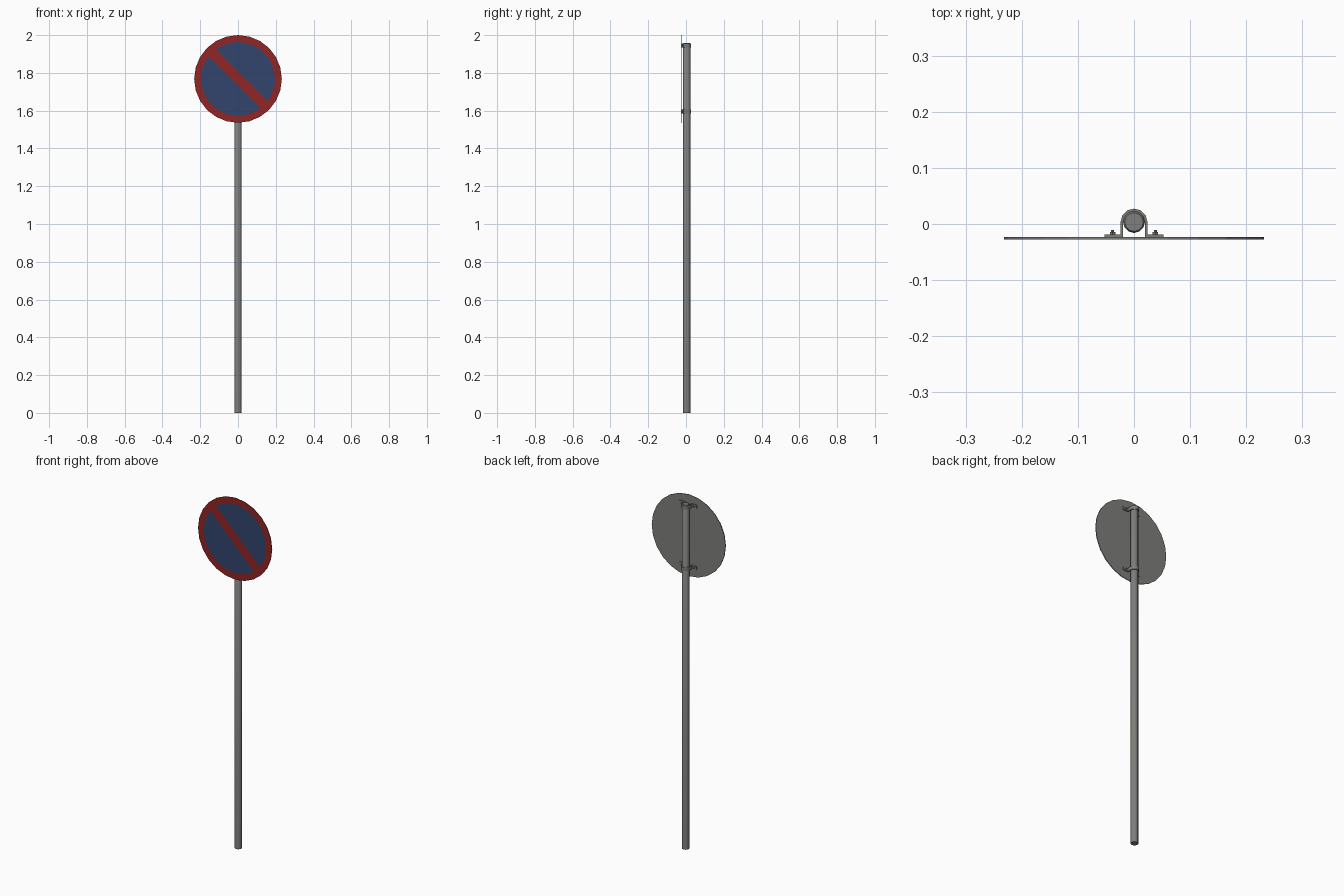
import bpy, bmesh, math
from mathutils import Vector, Matrix

if "Cube" in bpy.data.objects:
    bpy.data.objects.remove(bpy.data.objects["Cube"])


def mat(name, rgb):
    m = bpy.data.materials.new(name)
    m.diffuse_color = (*rgb, 1)
    m.use_nodes = True
    m.node_tree.nodes["Principled BSDF"].inputs["Base Color"].default_value = m.diffuse_color
    return m


GREY = mat("galvanised grey", (0.21, 0.21, 0.20))
RED = mat("sign red", (0.29, 0.018, 0.018))
BLUE = mat("sign blue", (0.032, 0.058, 0.15))

DISC_Z, DISC_R, BLUE_R, BAR_HALF = 1.768, 0.232, 0.196, 0.026
FRONT_Y, BACK_Y = -0.0275, -0.0235
POLE_Y = 0.0035


def finish(bm, name, mats, smooth=True):
    bmesh.ops.recalc_face_normals(bm, faces=bm.faces[:])
    me = bpy.data.meshes.new(name)
    bm.to_mesh(me)
    bm.free()
    for m in mats:
        me.materials.append(m)
    ob = bpy.data.objects.new(name, me)
    bpy.context.collection.objects.link(ob)
    if smooth:
        bpy.context.view_layer.objects.active = ob
        ob.select_set(True)
        bpy.ops.object.shade_smooth_by_angle(angle=math.radians(40))
        ob.select_set(False)
    return ob


# Sign disc: concentric fan, cut along both edges of the diagonal bar
def sign_disc(n=24):
    bm = bmesh.new()

    def ring(r):
        return [bm.verts.new((r * math.cos(2 * math.pi * i / n), FRONT_Y,
                              DISC_Z + r * math.sin(2 * math.pi * i / n))) for i in range(n)]
    outer, inner = ring(DISC_R), ring(BLUE_R)
    centre = Vector((0, FRONT_Y, DISC_Z))
    bm.faces.new(inner)
    for i in range(n):
        j = (i + 1) % n
        bm.faces.new((outer[i], outer[j], inner[j], inner[i]))
    across = Vector((1, 0, 1)).normalized()
    for s in (-1, 1):
        disc = [f for f in bm.faces if len(f.verts) > 4]
        geom = disc + list({e for f in disc for e in f.edges}) + list({v for f in disc for v in f.verts})
        bmesh.ops.bisect_plane(bm, geom=geom, plane_co=centre + across * BAR_HALF * s, plane_no=across)
    # give the plate its thickness
    ext = bmesh.ops.extrude_face_region(bm, geom=bm.faces[:], use_keep_orig=True)
    moved = [g for g in ext["geom"] if isinstance(g, bmesh.types.BMVert)]
    bmesh.ops.translate(bm, verts=moved, vec=(0, BACK_Y - FRONT_Y, 0))
    # colours: border and bar red, field blue, back and rim grey
    for f in bm.faces:
        if any(v.co.y > FRONT_Y + 0.001 for v in f.verts):
            f.material_index = 0
            continue
        d = f.calc_center_median() - centre
        border = all((v.co - centre).length > BLUE_R * 0.985 for v in f.verts) and len(f.verts) <= 6 \
            and d.length > BLUE_R
        f.material_index = 1 if border or abs(d.dot(across)) < BAR_HALF * 0.9 else 2
    finish(bm, "sign_disc", (GREY, RED, BLUE), smooth=False)


# Pole: round tube with a slightly chamfered cap
def pole(n=12):
    bm = bmesh.new()
    rings = []
    for r, z in ((0.0195, 0), (0.0195, 1.953), (0.0165, 1.957)):
        rings.append([bm.verts.new((r * math.cos(2 * math.pi * i / n),
                                    POLE_Y + r * math.sin(2 * math.pi * i / n), z)) for i in range(n)])
    for a, b in zip(rings, rings[1:]):
        for i in range(n):
            j = (i + 1) % n
            bm.faces.new((a[i], a[j], b[j], b[i]))
    bm.faces.new(rings[0])
    bm.faces.new(rings[-1])
    finish(bm, "pole", (GREY,))


# Clamp: U-shaped strap with two flanges against the plate
def clamp(name, z, h=0.02, seg=6):
    def arc(r):
        return [(r * math.cos(math.pi * i / seg), POLE_Y + r * math.sin(math.pi * i / seg))
                for i in range(seg + 1)]
    ro, ri, yf = 0.024, 0.0195, -0.0185
    outline = [(0.053, BACK_Y), (0.053, yf), (ro, yf)] + arc(ro) \
        + [(-ro, yf), (-0.053, yf), (-0.053, BACK_Y), (-ri, BACK_Y)] + arc(ri)[::-1] + [(ri, BACK_Y)]
    bm = bmesh.new()
    f = bm.faces.new([bm.verts.new((x, y, z - h / 2)) for x, y in outline])
    ext = bmesh.ops.extrude_face_region(bm, geom=[f], use_keep_orig=True)
    bmesh.ops.translate(bm, verts=[g for g in ext["geom"] if isinstance(g, bmesh.types.BMVert)],
                        vec=(0, 0, h))
    finish(bm, name, (GREY,))
    # bolts with a nut and a short thread end
    for side, s in (("left", -1), ("right", 1)):
        bm = bmesh.new()
        for r, y0, y1 in ((0.006, -0.019, -0.0145), (0.003, -0.0155, -0.0105)):
            m = Matrix.Translation((s * 0.038, (y0 + y1) / 2, z)) @ Matrix.Rotation(math.pi / 2, 4, 'X')
            bmesh.ops.create_cone(bm, cap_ends=True, segments=6, radius1=r, radius2=r,
                                  depth=y1 - y0, matrix=m)
        finish(bm, f"{name}_bolt_{side}", (GREY,), smooth=False)


sign_disc()
pole()
clamp("upper_clamp", 1.945)
clamp("lower_clamp", 1.595)
